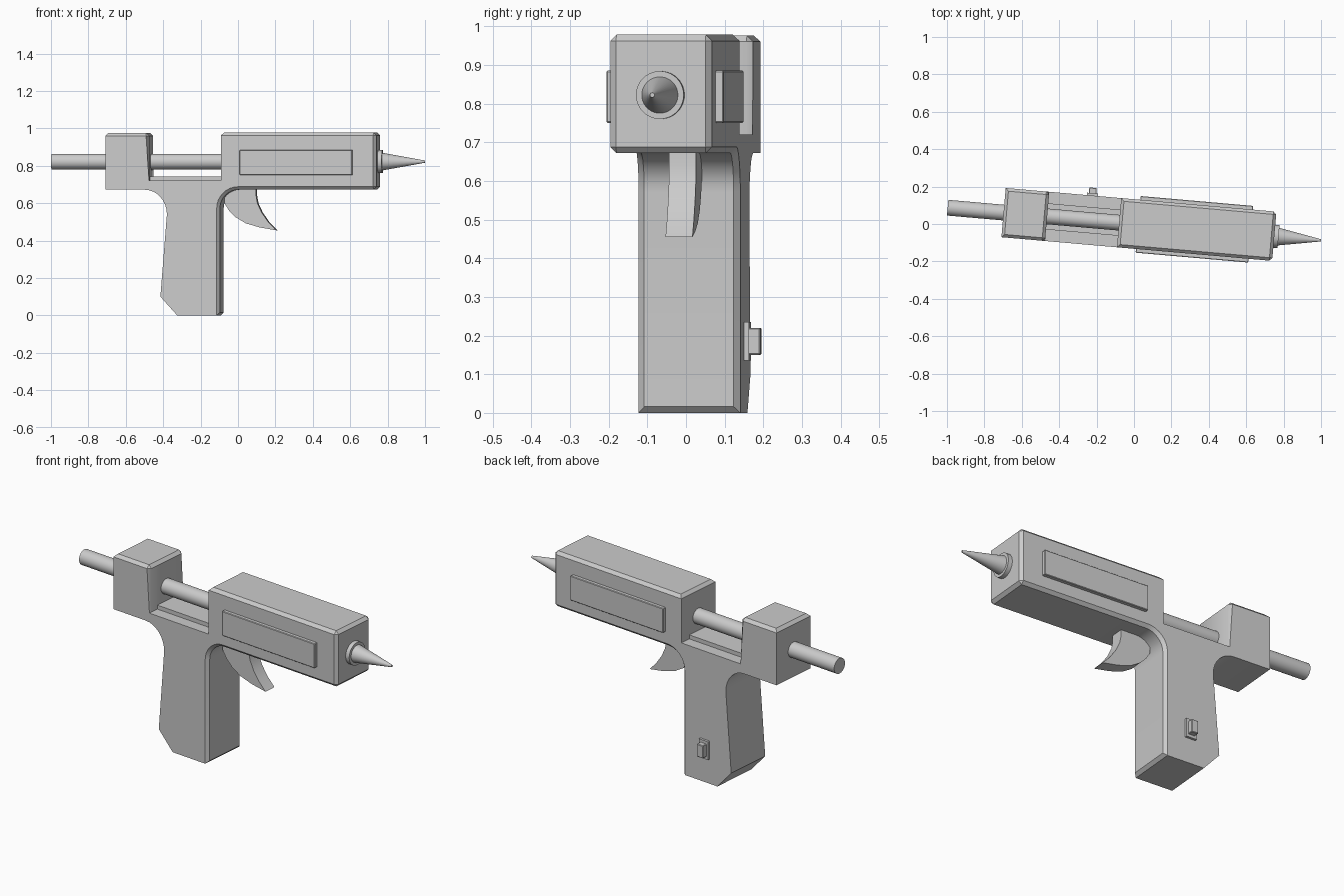
import bpy, bmesh, math
from mathutils import Matrix

if "Cube" in bpy.data.objects:
    bpy.data.objects.remove(bpy.data.objects["Cube"])

YAW = Matrix.Rotation(math.radians(-5), 4, 'Z')   # whole model is turned slightly
HALF = 0.132                                      # half width of the body
AXIS_Z = 0.822                                    # height of rod and nozzle axis


def finish(bm, name, smooth=True):
    bmesh.ops.recalc_face_normals(bm, faces=bm.faces)
    bm.transform(YAW)
    mesh = bpy.data.meshes.new(name)
    bm.to_mesh(mesh)
    bm.free()
    ob = bpy.data.objects.new(name, mesh)
    bpy.context.collection.objects.link(ob)
    if smooth:
        bpy.ops.object.select_all(action='DESELECT')
        ob.select_set(True)
        bpy.context.view_layer.objects.active = ob
        bpy.ops.object.shade_smooth_by_angle(angle=math.radians(28))
    return ob


def extrude(points, half):
    """Side profile (x, z) extruded symmetrically across y."""
    bm = bmesh.new()
    face = bm.faces.new([bm.verts.new((x, -half, z)) for x, z in points])
    new = bmesh.ops.extrude_face_region(bm, geom=[face])["geom"]
    bmesh.ops.translate(bm, vec=(0, 2 * half, 0),
                        verts=[g for g in new if isinstance(g, bmesh.types.BMVert)])
    return bm


def box(name, x0, x1, y0, y1, z0, z1, chamfer=0.0):
    bm = bmesh.new()
    m = Matrix.Translation(((x0 + x1) / 2, (y0 + y1) / 2, (z0 + z1) / 2))
    m = m @ Matrix.Diagonal((x1 - x0, y1 - y0, z1 - z0, 1))
    bmesh.ops.create_cube(bm, size=1, matrix=m)
    if chamfer:
        bmesh.ops.bevel(bm, geom=bm.edges[:], offset=chamfer, segments=1,
                        affect='EDGES', profile=0.5)
    return finish(bm, name, smooth=False)


def cone(name, x0, r0, x1, r1):
    bm = bmesh.new()
    m = Matrix.Translation(((x0 + x1) / 2, 0, AXIS_Z)) @ Matrix.Rotation(math.pi / 2, 4, 'Y')
    bmesh.ops.create_cone(bm, cap_ends=True, segments=40, radius1=r0, radius2=r1,
                          depth=x1 - x0, matrix=m)
    return finish(bm, name)


def arc(cx, cz, rx, rz, a0, a1, n=8):
    angles = [math.radians(a0 + (a1 - a0) * i / n) for i in range(n + 1)]
    return [(cx + rx * math.cos(a), cz + rz * math.sin(a)) for a in angles]


# Body and grip as one side profile with a notch for the rod
profile = [(-0.70, 0.672), (-0.70, 0.976), (-0.466, 0.976), (-0.466, 0.72),
           (-0.08, 0.72), (-0.08, 0.978), (0.753, 0.978), (0.753, 0.672)]
profile += arc(0.013, 0.572, 0.10, 0.10, 90, 180)
profile += [(-0.087, 0), (-0.315, 0), (-0.405, 0.10)]
profile += arc(-0.49, 0.54, 0.12, 0.132, 0, 90)
bm = extrude(profile, HALF)


def is_chamfered(e):
    a, b = (v.co for v in e.verts)
    across = abs(a.y - b.y) > 0.1
    if min(a.z, b.z) > 0.9 or min(a.x, b.x) > 0.7:            # top rims, nose
        return True
    if abs(a.x + 0.466) + abs(b.x + 0.466) < 0.002:           # rear block uprights
        return not across
    if min(a.x, b.x) > -0.0875 and max(a.z, b.z) < 0.68:      # underside, grip front
        return not across or max(a.z, b.z) < 0.01
    return False


bmesh.ops.bevel(bm, geom=[e for e in bm.edges if is_chamfered(e)], offset=0.016,
                segments=1, affect='EDGES', profile=0.5, clamp_overlap=True)
finish(bm, "body_and_grip")

# Raised rail on the notch floor
box("rod_rail", -0.48, -0.07, -0.07, 0.07, 0.70, 0.742)

# Glue rod, nozzle collar and nozzle
cone("glue_rod", -1.0, 0.042, 0.05, 0.042)
cone("nozzle_collar", 0.74, 0.062, 0.776, 0.062)
cone("nozzle", 0.77, 0.048, 1.003, 0.006)

# Side panels
for side, label in ((-1, "front"), (1, "back")):
    y0, y1 = sorted((side * 0.12, side * 0.152))
    box("side_panel_" + label, 0.022, 0.626, y0, y1, 0.75, 0.885, 0.003)

# Curved trigger
trigger = [(-0.07, 0.69), (-0.07, 0.60), (-0.045, 0.56), (-0.01, 0.525), (0.045, 0.492),
           (0.12, 0.47), (0.208, 0.455), (0.165, 0.50), (0.13, 0.55),
           (0.107, 0.60), (0.10, 0.64), (0.10, 0.69)]
finish(extrude(trigger, 0.035), "trigger")

# Power switch on the back of the grip
box("switch_plate", -0.265, -0.205, 0.12, 0.145, 0.135, 0.235)
box("switch_button", -0.255, -0.215, 0.13, 0.174, 0.15, 0.22, 0.003)
